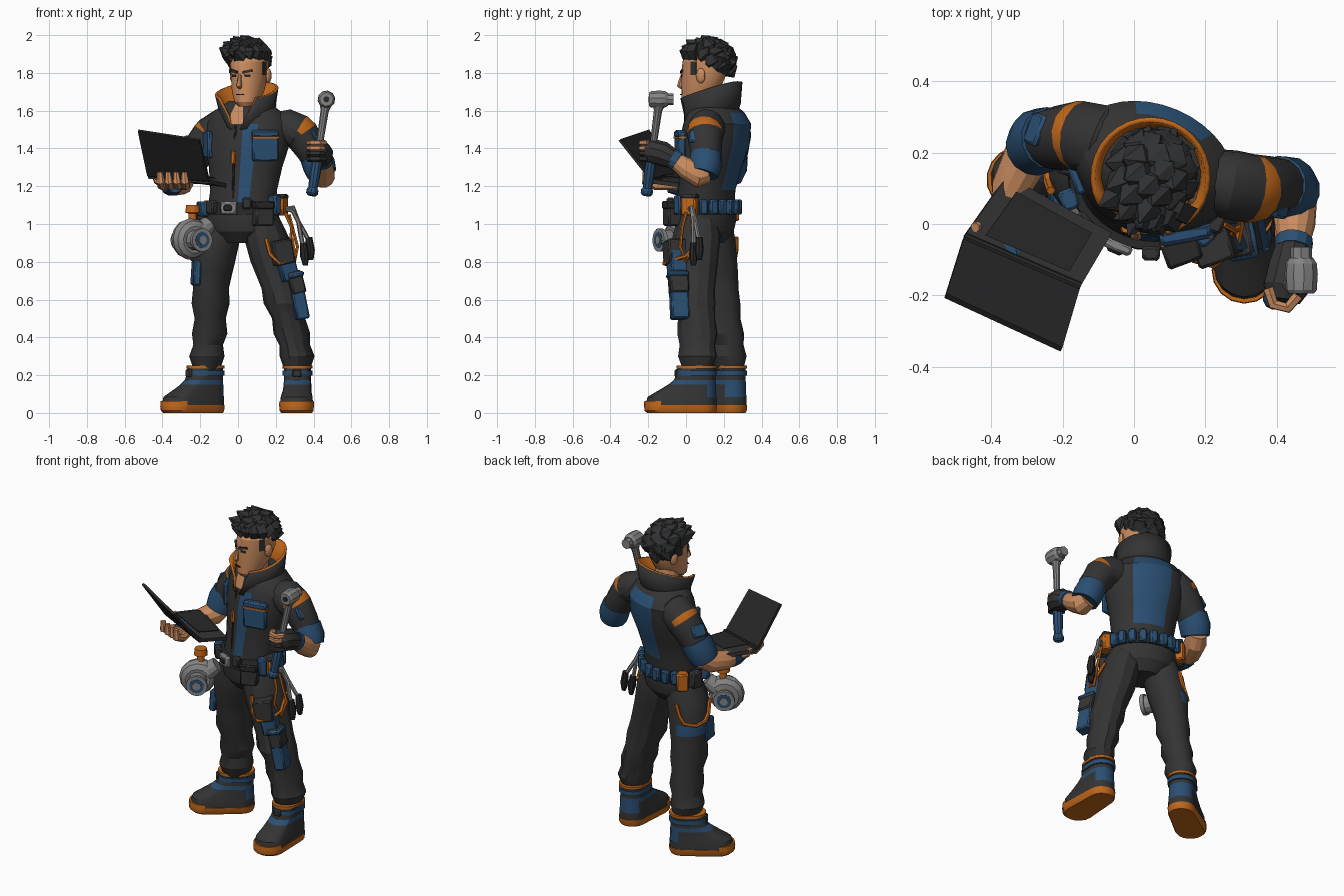
import bpy, bmesh, math, random
from mathutils import Vector, Matrix, Euler

if "Cube" in bpy.data.objects:
    bpy.data.objects.remove(bpy.data.objects["Cube"])

random.seed(4)
TH = math.radians(-23)                                   # body turn about z
F = Vector((math.sin(TH), -math.cos(TH), 0))             # facing direction
R = Vector((math.cos(TH), math.sin(TH), 0))              # body's left


def mat(name, *c):
    m = bpy.data.materials.new(name)
    m.diffuse_color = (*c, 1)
    m.use_nodes = True
    m.node_tree.nodes["Principled BSDF"].inputs["Base Color"].default_value = m.diffuse_color
    return m


CHAR = mat("charcoal cloth", .034, .034, .035)
BLACK = mat("black plastic", .021, .021, .022)
BLUE = mat("navy blue", .023, .078, .17)
ORANGE = mat("orange", .53, .135, .01)
SKIN = mat("skin", .60, .265, .115)
METAL = mat("grey metal", .23, .23, .23)
HAIR = mat("hair", .029, .030, .032)


def finish(bm, name, mats):
    bmesh.ops.recalc_face_normals(bm, faces=bm.faces)
    me = bpy.data.meshes.new(name)
    bm.to_mesh(me)
    bm.free()
    ob = bpy.data.objects.new(name, me)
    bpy.context.collection.objects.link(ob)
    for m in mats if isinstance(mats, (list, tuple)) else [mats]:
        me.materials.append(m)
    return ob


def skin(name, rings, mats, rule=None):
    """Join rings of points with quads, cap both ends; rule(phi, j, centre) -> material."""
    bm = bmesh.new()
    vs = [[bm.verts.new(p) for p in r] for r in rings]
    n = len(rings[0])
    for j in range(len(rings) - 1):
        for i in range(n):
            k = (i + 1) % n
            f = bm.faces.new((vs[j][i], vs[j][k], vs[j + 1][k], vs[j + 1][i]))
            if rule:
                phi = (360 * (i + .5) / n + 180) % 360 - 180
                f.material_index = rule(phi, j, f.calc_center_median())
    bm.faces.new(vs[0])
    bm.faces.new(vs[-1])
    return finish(bm, name, mats)


def loft(name, rings, mats, n=18, rule=None):
    """Rings (z, x, y, half width, half depth), all turned with the body."""
    return skin(name, [[Vector((x, y, z)) + R * a * math.sin(t) + F * b * math.cos(t)
                        for t in (math.tau * i / n for i in range(n))]
                       for z, x, y, a, b in rings], mats, rule)


def tube(name, pts, radii, mats, n=12, rule=None):
    pts = [Vector(p) for p in pts]
    radii = radii if isinstance(radii, (list, tuple)) else [radii] * len(pts)
    rings, old, u = [], None, None
    for i, p in enumerate(pts):
        t = (pts[min(i + 1, len(pts) - 1)] - pts[max(i - 1, 0)]).normalized()
        u = t.orthogonal().normalized() if old is None else old.rotation_difference(t) @ u
        old, w = t, t.cross(u)
        rings.append([p + (u * math.cos(a) + w * math.sin(a)) * radii[i]
                      for a in (math.tau * k / n for k in range(n))])
    return skin(name, rings, mats, rule)


def box(name, loc, size, rot, m, bevel=.008):
    M = Matrix.LocRotScale(Vector(loc), Euler(rot), Vector(size))
    q = [(-.5, -.5), (.5, -.5), (.5, .5), (-.5, .5)]
    ob = skin(name, [[M @ Vector((x, y, z)) for x, y in q] for z in (-.5, .5)], m)
    if bevel:
        b = ob.modifiers.new("bevel", 'BEVEL')
        b.width = bevel
    return ob


def ball(name, loc, size, m, rot=0):
    bm = bmesh.new()
    bmesh.ops.create_uvsphere(bm, u_segments=14, v_segments=9, radius=1,
                              matrix=Matrix.LocRotScale(Vector(loc), Euler((0, 0, rot)), Vector(size)))
    return finish(bm, name, m)


def slab(name, corners, up, m):
    c = [Vector(p) for p in corners]
    nrm = (c[1] - c[0]).cross(c[3] - c[0]).normalized() * up
    return skin(name, [c, [p + nrm for p in c]], m)


def around(c, a, b, deg, z):
    """Point on a body ellipse and the z rotation that faces outwards there."""
    t = math.radians(deg)
    d = R * math.sin(t) / a + F * math.cos(t) / b
    p = Vector((c[0], c[1], z)) + R * a * math.sin(t) + F * b * math.cos(t)
    return p, (0, 0, math.atan2(d.x, -d.y))


# --- jacket torso with blue stripe, back panel and open neck
def jacket(phi, j, c):
    if abs(phi) > 152 and 1.2 < c.z < 1.62:
        return 1
    if 10 < phi < 30 and c.z < 1.52:
        return 1
    return 2 if abs(phi) < 12 and c.z > 1.53 else 0


loft("jacket", [(1.05, .02, .10, .19, .15), (1.18, .03, .11, .182, .145), (1.3, .04, .13, .20, .158),
                (1.42, .05, .15, .23, .178), (1.53, .055, .165, .235, .168), (1.59, .05, .16, .195, .14),
                (1.65, .05, .14, .10, .10)], [CHAR, BLUE, SKIN], 36, jacket)
p, r = around((.05, .15), .235, .175, 42, 1.415)
box("left_chest_pocket", p, (.14, .035, .165), r, BLUE)
box("left_pocket_flap", p + Vector((0, 0, .062)), (.145, .042, .035), r, BLUE)
box("left_pocket_trim", p + Vector((0, 0, .042)), (.145, .044, .01), r, ORANGE, 0)
p, r = around((.05, .15), .23, .172, -56, 1.42)
box("right_chest_pocket", p, (.11, .03, .14), r, BLUE)
a, b, c = (around(q, s, t, 0, z)[0] for q, s, t, z in (((.03, .11), .18, .147, 1.13), ((.04, .13), .2, .161, 1.3),
                                                      ((.055, .163), .235, .172, 1.52)))
tube("zip", [a, b, c], .006, BLACK, 6)
tube("zip_pull", [b + Vector((-.004, .004, .02)), b + Vector((0, .005, .085))], .013, ORANGE, 6)

# --- stand-up collar, orange inside, spread open at the front
bm = bmesh.new()
grid = []
for i in range(25):
    row = []
    for j in range(3):
        g = math.radians((8, 22, 38)[j])
        t = g + (math.tau - 2 * g) * i / 24
        k = (1 - math.cos(t)) / 2                        # 0 front, 1 back
        q, z = ((.155 - .03 * k, 1.50 + .07 * k), (.15, 1.575 + .065 * k), (.178 - .02 * k, 1.655 + .10 * k))[j]
        row.append(bm.verts.new(Vector((.05, .14, z)) + (R * math.sin(t) + F * math.cos(t)) * q))
    grid.append(row)
for a, b in zip(grid, grid[1:]):
    for j in range(2):
        bm.faces.new((a[j], b[j], b[j + 1], a[j + 1]))
for f in bm.faces:
    f.normal_update()
    if f.normal.dot(f.calc_center_median() - Vector((.05, .14, 1.6))) < 0:
        f.normal_flip()
me = bpy.data.meshes.new("collar")
bm.to_mesh(me)
bm.free()
collar = bpy.data.objects.new("collar", me)
bpy.context.collection.objects.link(collar)
me.materials.append(CHAR)
me.materials.append(ORANGE)
sol = collar.modifiers.new("thickness", 'SOLIDIFY')
sol.thickness, sol.material_offset, sol.material_offset_rim = .014, 1, 1

# --- head, face and neck
tube("neck", [(.045, .125, 1.5), (.05, .115, 1.6), (.06, .11, 1.7)], [.09, .072, .066], SKIN)
loft("head", [(1.622, .042, .03, .036, .042), (1.645, .045, .045, .062, .072), (1.70, .053, .075, .083, .102),
              (1.78, .06, .092, .094, .12), (1.86, .062, .10, .098, .122), (1.91, .06, .11, .08, .10),
              (1.94, .06, .12, .04, .06)], SKIN, 20)
p, r = around((.056, .088), .093, .118, 0, 1.745)
tube("nose", [p + Vector((0, 0, .045)), p + F * .010, p + F * .012 + Vector((0, 0, -.012)), p + Vector((0, 0, -.025))],
     [.008, .014, .017, .010], SKIN, 6)
p, r = around((.05, .07), .083, .098, 0, 1.685)
box("mouth", p, (.042, .010, .006), r, BLACK, 0)
for s, nm in ((1, "left"), (-1, "right")):
    p, r = around((.058, .094), .095, .12, 24 * s, 1.785)
    box(nm + "_eye", p, (.03, .006, .013), r, BLACK, 0)
    box(nm + "_eyebrow", p + Vector((0, 0, .023)), (.054, .012, .014), (0, -.2 * s, r[2]), HAIR, 0)
    ball(nm + "_ear", around((.06, .10), .102, .12, 99 * s, 1.785)[0], (.016, .026, .04), SKIN, TH)
    p, r = around((.062, .10), .094, .12, 78 * s, 1.825)
    box(nm + "_sideburn", p, (.035, .012, .07), r, HAIR, 0)

# --- spiky hair in big swept tufts
hc, hr = Vector((.045, .125, 1.86)), Vector((.108, .122, .108))
ball("hair_cap", hc + Vector((.012, .006, 0)), hr, HAIR, TH)
for i in range(48):
    z = 1 - 1.45 * (i + .5) / 48
    a, q = i * 2.39996, math.sqrt(max(0, 1 - z * z))
    x, y = q * math.sin(a), q * math.cos(a)              # y forwards
    if (y > .1 and z < .3) or (abs(x) > .6 and z < 0 and y > -.3):
        continue
    d = R * x * hr.x + F * y * hr.y + Vector((0, 0, z * hr.z))
    tip = hc + d * random.uniform(1.16, 1.36) + F * .025 - R * .012 + Vector((0, 0, .01 if z > 0 else -.025))
    tip.z = min(tip.z, 2.0)
    tube("hair_tuft", [hc + d * .7, hc + d * 1.06, tip], [.065, .046, .002], HAIR, 5)
for k in range(-4, 4):
    b = around((.06, .10), .088, .10, k * 23, 1.91)[0]
    tube("fringe", [b - F * .03, b + F * .008, b + F * .035 - R * (.04 if k < 0 else .025)
                    + Vector((0, 0, random.uniform(-.045, .01)))], [.05, .04, .002], HAIR, 5)

# --- trousers; the right leg has a blue pocket edge
loft("hips", [(.90, .02, .10, .10, .10), (.96, .02, .10, .185, .148), (1.03, .02, .10, .208, .162),
              (1.1, .02, .10, .195, .155)], CHAR)
loft("left_trouser_leg", [(1.03, .12, .06, .10, .11), (.93, .15, .055, .118, .13), (.8, .18, .05, .112, .122),
     (.66, .225, .045, .099, .112), (.58, .245, .04, .108, .118), (.5, .268, .055, .085, .102),
     (.42, .285, .06, .095, .11), (.36, .30, .06, .078, .098), (.30, .313, .06, .09, .106), (.23, .313, .06, .066, .08)], CHAR, 12)
loft("right_trouser_leg", [(1.03, -.07, .13, .10, .11), (.93, -.105, .135, .118, .125), (.8, -.13, .15, .114, .122),
     (.735, -.137, .16, .104, .118), (.66, -.143, .17, .092, .11), (.58, -.145, .175, .098, .115), (.5, -.147, .195, .08, .095),
     (.42, -.15, .205, .092, .104), (.36, -.158, .215, .076, .092), (.30, -.165, .22, .092, .102),
     (.23, -.165, .225, .068, .08)], [CHAR, BLUE], 18, lambda phi, j, c: int(j == 2 and c.x < -.12 and c.y > .07))
box("right_hip_pocket", (-.222, .10, .74), (.04, .11, .13), (0, .06, .15), BLUE)
tube("right_pocket_trim", [Vector((-.122, .145, z)) + Vector((math.cos(math.radians(a)), math.sin(math.radians(a)), 0)) * .122
     for a, z in ((88, .93), (98, .86), (112, .815), (145, .80), (175, .815), (192, .85), (205, .93))], .012, ORANGE, 6)


# --- boots
def boot(side, heel, toe):
    heel, toe = Vector((*heel, 0)), Vector((*toe, 0))
    ang = math.atan2((toe - heel).y, (toe - heel).x)

    def ring(z, t, rh, rt):
        pts = []
        for c, q, a0 in ((heel.lerp(toe, t), rt, -90), (heel, rh, 90)):
            for k in range(9):
                a = ang + math.radians(a0 + 180 * k / 8)
                pts.append(c + Vector((math.cos(a) * q, math.sin(a) * q, z)))
        return pts
    skin(side + "_boot_sole", [ring(0, .97, .072, .082), ring(.012, 1, .078, .09), ring(.042, 1, .08, .092)], ORANGE)
    skin(side + "_boot_upper", [ring(.04, .99, .077, .088), ring(.085, .95, .076, .084), ring(.12, .72, .073, .074),
         ring(.15, .5, .073, .071), ring(.175, .36, .072, .07), ring(.25, .26, .07, .07)], [CHAR, BLUE],
         lambda phi, j, c: int(j == 3 or (j in (1, 2) and (c - heel).dot((toe - heel).normalized()) < -.02)))
    skin(side + "_boot_strap", [ring(.198, .28, .08, .078), ring(.225, .27, .08, .078)], BLUE)
    skin(side + "_boot_cuff", [ring(.236, .27, .079, .077), ring(.252, .27, .079, .077)], ORANGE)
    for k in range(2):                                   # laces, toe bumper, strap buckle
        c = heel.lerp(toe, .56 + .16 * k) + Vector((0, 0, .145 - .024 * k))
        box(side + "_lace", c, (.022, .10, .016), (0, .45, ang), BLUE, 0)
    skin(side + "_toe_cap", [ring(z, 1, .01, q)[:9] for z, q in ((.035, .093), (.062, .091))], ORANGE)
    box(side + "_strap_buckle", heel.lerp(toe, .28) + (toe - heel).normalized() * .075 + Vector((0, 0, .21)),
        (.02, .05, .045), (0, 0, ang), CHAR)


boot("left", (.315, .085), (.31, -.13))
boot("right", (-.15, .245), (-.32, .125))

# --- belt, buckle and pouches
BC = (.02, .10)
loft("belt", [(1.05, *BC, .212, .168), (1.115, *BC, .208, .165)], BLACK, 24)
for nm, deg, z, size, m in [("buckle", 0, 1.085, (.09, .03, .07), METAL), ("buckle_plate", 0, 1.085, (.05, .045, .035), BLACK),
        ("front_pouch", 50, 1.055, (.10, .08, .13), CHAR), ("front_pouch_flap", 50, 1.10, (.105, .09, .045), BLACK),
        ("blue_pouch", 26, 1.11, (.05, .04, .06), CHAR), ("side_pouch", 72, 1.10, (.05, .06, .10), BLUE),
        ("orange_pouch", 92, 1.10, (.08, .06, .11), ORANGE), ("small_pouch", -30, 1.09, (.06, .04, .07), CHAR),
        ("blue_hip_pouch", -52, 1.08, (.06, .05, .08), BLUE), ("orange_hip_pouch", -112, 1.07, (.07, .06, .11), ORANGE),
        ("pouch_lid", 92, 1.145, (.085, .066, .025), CHAR), ("dark_hip_pouch", -85, 1.07, (.07, .05, .10), CHAR)]:
    p, r = around(BC, .22, .175, deg, z)
    box(nm, p, size, r, m)
for deg in range(116, 236, 17):
    p, r = around(BC, .215, .172, deg, 1.09)
    box("belt_cell", p, (.045, .035, .08), r, BLUE)

# --- left thigh gear and hanging cables
box("left_thigh_panel", (.245, -.03, .79), (.09, .13, .18), (0, -.25, .35), BLUE)
box("left_thigh_pocket", (.225, -.05, .85), (.11, .12, .13), (0, -.2, .35), CHAR)
box("thigh_pouch", (.305, -.04, .69), (.075, .10, .12), (0, -.25, .2), CHAR)
box("thigh_pouch_lid", (.30, -.045, .73), (.085, .11, .025), (0, -.25, .2), BLUE)
box("thigh_holster", (.325, -.035, .57), (.07, .095, .15), (0, -.2, .2), BLUE)
tube("left_pocket_trim", [(.15, -.075, .92), (.17, -.10, .84), (.22, -.115, .79), (.285, -.07, .81),
                          (.30, .0, .83), (.285, .08, .92)], .011, ORANGE, 6)
tube("orange_cable", [(.25, -.0, 1.06), (.285, -.02, .98), (.275, -.03, .88), (.30, .0, .80), (.315, .04, .88), (.27, .03, 1.05)],
     .009, ORANGE, 6)
for k, (x, y, z) in enumerate(((.345, .04, .88), (.375, .07, .91))):
    tube("grey_cable", [(.25, .02, 1.08), (.29, .03, 1.07 + .02 * k), (.32, .04 + .01 * k, 1.01), (.33 + .025 * k, .04 + .02 * k, .95), (x, y, z)],
         .012, METAL, 6)
    tube("cable_plug", [(x, y, z + .02), (x + .008, y, z - .05), (x + .012, y, z - .10)], [.018, .024, .013], BLACK, 8)

# --- turbine on right hip
tc, ax = Vector((-.25, -.04, .915)), Vector((.5, -.866, 0))
ux = Vector((.866, .5, 0))
tube("turbine_volute", [tc + (ux * math.sin(a) + Vector((0, 0, math.cos(a)))) * .062
                        for a in (math.radians(50 - 27 * k) for k in range(14))],
     [.058 - .0018 * k for k in range(14)], METAL, 10)
tube("turbine_outlet", [tc + ux * .05 + Vector((0, 0, .04)), tc + ux * .11 + Vector((0, 0, .085))], [.055, .045], METAL)
tube("turbine_hub", [tc - ax * .10, tc - ax * .05, tc + ax * .05, tc + ax * .115], [.055, .05, .055, .055], METAL)
for s, d in ((1, .115), (-1, .10)):
    tube("turbine_rim", [tc + ax * s * (d - .015), tc + ax * s * (d + .008)], .062, METAL, 16)
    tube("turbine_bore", [tc + ax * s * d, tc + ax * s * (d + .010)], .042, BLUE, 16)
    tube("turbine_shaft", [tc + ax * s * d, tc + ax * s * (d + .014)], .024, METAL, 10)
tube("turbine_cap", [(-.24, -.03, 1.0), (-.24, -.03, 1.055), (-.24, -.03, 1.06), (-.24, -.03, 1.10)], [.022, .022, .04, .036], ORANGE)

# --- arms
stripe = lambda phi, j, c: int(j == 2 and c.z > 1.47)
tube("left_sleeve", [(.17, .13, 1.50), (.27, .11, 1.51), (.324, .10, 1.485), (.334, .10, 1.476), (.39, .105, 1.39), (.43, .105, 1.31)],
     [.085, .098, .097, .096, .084, .075], [CHAR, ORANGE], 14, stripe)
tube("left_sleeve_cuff", [(.405, .108, 1.37), (.43, .102, 1.31), (.445, .09, 1.265)], [.083, .088, .08], BLUE, 14)
tube("left_forearm", [(.44, .11, 1.27), (.448, .07, 1.255), (.45, .0, 1.295), (.445, -.07, 1.345)], [.055, .066, .058, .042], SKIN)
tube("left_wristband", [(.448, -.045, 1.33), (.445, -.075, 1.35)], [.054, .053], BLUE)
tube("left_glove", [(.445, -.06, 1.34), (.44, -.12, 1.37), (.425, -.18, 1.385), (.42, -.215, 1.39)], [.05, .066, .066, .048], CHAR, 10)
for k in range(4):
    z = 1.345 + .028 * k
    tube("left_finger", [(.46, -.20, z), (.43, -.235, z), (.39, -.225, z), (.375, -.18, z)], .016, SKIN if k > 1 else CHAR, 6)
box("left_sleeve_patch", (.412, .06, 1.465), (.02, .09, .075), (0, -.5, -.15), BLUE)

tube("right_sleeve", [(-.02, .20, 1.50), (-.095, .235, 1.505), (-.145, .245, 1.47), (-.153, .245, 1.459), (-.215, .24, 1.38), (-.255, .235, 1.31)],
     [.085, .103, .10, .099, .09, .08], [CHAR, ORANGE], 14, stripe)
tube("right_sleeve_cuff", [(-.235, .24, 1.36), (-.262, .232, 1.30), (-.28, .215, 1.245)], [.088, .093, .083], BLUE, 14)
tube("right_forearm", [(-.275, .24, 1.25), (-.30, .19, 1.22), (-.345, .10, 1.205), (-.36, .03, 1.20)], [.055, .066, .056, .042], SKIN)
tube("right_glove", [(-.355, .06, 1.2), (-.36, .02, 1.2), (-.345, -.04, 1.205), (-.335, -.09, 1.21)], [.05, .05, .055, .045], BLUE, 10)
for k in range(4):
    x, y = -.405 + .043 * k, -.11 - .018 * k
    tube("right_finger", [(-.36 + .02 * k, -.05, 1.205), (x, y, 1.205), (x - .005, y - .05, 1.225), (x - .008, y - .05, 1.275)],
         [.026, .025, .023, .015], SKIN, 7)
tube("right_thumb", [(-.37, 0, 1.2), (-.43, .0, 1.23), (-.445, -.01, 1.265)], [.024, .02, .014], SKIN, 7)
box("right_sleeve_patch", (-.275, .265, 1.435), (.02, .09, .075), (0, .5, -.35), BLUE)

# --- open laptop
A, B, C, D = (Vector(p) for p in ((-.355, .135, 1.255), (-.062, -.025, 1.215), (-.15, -.175, 1.235), (-.475, -.035, 1.262)))
S, T = Vector((-.20, -.345, 1.45)), Vector((-.525, -.195, 1.50))
inset = lambda q, k, up: [sum(q, Vector()) / 4 + (p - sum(q, Vector()) / 4) * k + up for p in q]
slab("laptop_base", (A, B, C, D), .022, CHAR)
slab("laptop_keyboard", inset((A, B, C, D), .72, Vector((0, 0, .021))), .004, BLACK)
slab("laptop_lid", (D, C, S, T), .016, BLACK)
tube("laptop_hinge", [D, C], .012, BLACK, 8)

# --- ratchet wrench
lo, hi = Vector((.39, -.21, 1.15)), Vector((.468, -.14, 1.66))
at = lambda t: lo.lerp(hi, t)
tube("wrench_handle", [at(0), at(.02), at(.06), at(.08), at(.25), at(.5)], [.022, .032, .032, .025, .03, .028], BLUE, 10)
tube("wrench_shaft", [at(.45), at(.6), at(.88), at(.96)], [.018, .019, .022, .035], METAL, 10)
tube("wrench_head", [hi + Vector((0, y, .0)) for y in (-.055, -.045, .0, .03, .045)], [.036, .044, .047, .044, .034], METAL, 10)
tube("wrench_socket", [hi + Vector((0, -.05, 0)), hi + Vector((0, -.059, 0))], .016, BLACK, 10)
tube("wrench_drive", [hi + Vector((0, .03, 0)), hi + Vector((.0, .075, 0))], .03, METAL, 8)

bpy.ops.object.select_all(action='SELECT')
bpy.context.view_layer.objects.active = collar
bpy.ops.object.shade_smooth_by_angle(angle=math.radians(26))
